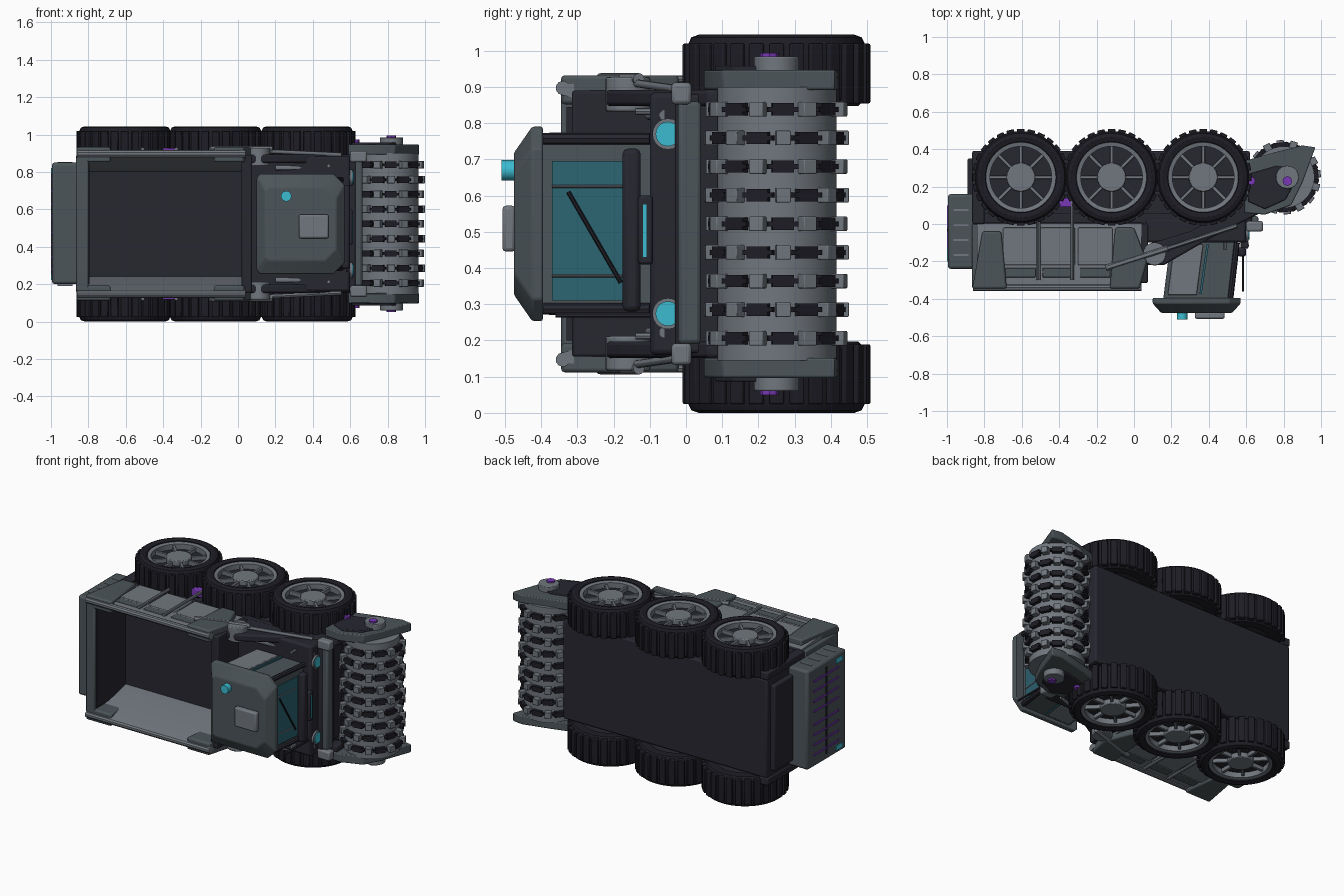
import bpy, bmesh, math
from mathutils import Matrix, Vector

if "Cube" in bpy.data.objects:
    bpy.data.objects.remove(bpy.data.objects["Cube"])

MID = 0.522  # the vehicle lies on its side: length x, height -y, width z


def mat(name, r, g, b):
    m = bpy.data.materials.new(name)
    m.diffuse_color = (r, g, b, 1)
    m.use_nodes = True
    m.node_tree.nodes["Principled BSDF"].inputs["Base Color"].default_value = m.diffuse_color
    return m


TYRE = mat("tyre black", .013, .012, .018)
DARK = mat("dark navy", .020, .020, .030)
STEEL = mat("dark steel", .072, .090, .100)
LIGHT = mat("light steel", .165, .185, .210)
GLASS = mat("teal glass", .025, .125, .165)
CYAN = mat("cyan lamp", .045, .50, .64)
PURPLE = mat("purple accent", .19, .04, .47)


def finish(name, bm, material, bevel=0):
    bmesh.ops.recalc_face_normals(bm, faces=bm.faces)
    me = bpy.data.meshes.new(name)
    bm.to_mesh(me)
    bm.free()
    ob = bpy.data.objects.new(name, me)
    bpy.context.collection.objects.link(ob)
    me.materials.append(material)
    if bevel:
        b = ob.modifiers.new("bevel", 'BEVEL')
        b.width, b.segments, b.limit_method = bevel, 2, 'ANGLE'
    return ob


def add_box(bm, c, s, rot=0):
    m = Matrix.Translation(c) @ Matrix.Rotation(rot, 4, 'Z') @ Matrix.Diagonal((*s, 1))
    bmesh.ops.create_cube(bm, size=1, matrix=m)


def box(name, x, y, z, material, bevel=0.008):
    bm = bmesh.new()
    lo, hi = Vector((x[0], y[0], z[0])), Vector((x[1], y[1], z[1]))
    add_box(bm, (lo + hi) / 2, hi - lo)
    return finish(name, bm, material, bevel)


def prism(name, pts, axis, a, b, material, bevel=0):
    """Extrude a polygon: axis z takes (x, y) points, axis x takes (y, z) points."""
    bm = bmesh.new()
    place = (lambda p, t: (p[0], p[1], t)) if axis == 'z' else (lambda p, t: (t, p[0], p[1]))
    f = bm.faces.new([bm.verts.new(place(p, a)) for p in pts])
    r = bmesh.ops.extrude_face_region(bm, geom=[f])
    d = Vector((0, 0, b - a) if axis == 'z' else (b - a, 0, 0))
    bmesh.ops.translate(bm, vec=d, verts=[v for v in r['geom'] if isinstance(v, bmesh.types.BMVert)])
    return finish(name, bm, material, bevel)


def rod(name, p, q, r, material, n=16, r2=None, bevel=0):
    p, q = Vector(p), Vector(q)
    bm = bmesh.new()
    m = Matrix.Translation((p + q) / 2) @ (q - p).to_track_quat('Z', 'Y').to_matrix().to_4x4()
    bmesh.ops.create_cone(bm, cap_ends=True, segments=n, radius1=r, radius2=r if r2 is None else r2,
                          depth=(q - p).length, matrix=m)
    return finish(name, bm, material, bevel)


def lathe(name, prof, cx, cy, material, n=48):
    """Closed (radius, z) profile turned about a z axis."""
    bm = bmesh.new()
    rings = [[bm.verts.new((cx + r * math.cos(2 * math.pi * i / n), cy + r * math.sin(2 * math.pi * i / n), z))
              for r, z in prof] for i in range(n)]
    for i in range(n):
        a, b = rings[i], rings[(i + 1) % n]
        for j in range(len(prof)):
            k = (j + 1) % len(prof)
            bm.faces.new((a[j], a[k], b[k], b[j]))
    return finish(name, bm, material)


def span(s, a, b):
    return tuple(sorted((MID + s * a, MID + s * b)))


def wheel(cx, s, tag):
    cy = 0.25
    z = lambda h: MID + s * h
    lathe("tyre_" + tag, [(.17, z(.325)), (.225, z(.325)), (.247, z(.345)), (.247, z(.49)), (.235, z(.515)),
                          (.215, z(.522)), (.19, z(.515)), (.185, z(.48)), (.17, z(.48))], cx, cy, TYRE)
    bm = bmesh.new()
    for i in range(28):  # tread blocks
        a = 2 * math.pi * i / 28
        add_box(bm, (cx + .24 * math.cos(a), cy + .24 * math.sin(a), z(.415)), (.038, .040, .165), a)
    finish("tread_" + tag, bm, TYRE, .004)
    lathe("rim_" + tag, [(.165, z(.46)), (.165, z(.505)), (.187, z(.51)), (.192, z(.46))], cx, cy, LIGHT)
    rod("wheel_disc_" + tag, (cx, cy, z(.33)), (cx, cy, z(.47)), .18, DARK, 40)
    rod("hub_" + tag, (cx, cy, z(.47)), (cx, cy, z(.505)), .077, LIGHT, 24, bevel=.005)
    bm = bmesh.new()
    for i in range(8):
        a = math.pi * i / 4
        add_box(bm, (cx + .12 * math.cos(a), cy + .12 * math.sin(a), z(.48)), (.11, .017, .03), a)
    finish("spokes_" + tag, bm, LIGHT, .003)
    rod("axle_" + tag, (cx, cy, z(.25)), (cx, cy, z(.34)), .05, STEEL)


# chassis slab and deck under the cab
box("chassis", (-.86, .62), (.0, .39), (.20, .845), DARK, .01)
box("cab_deck", (.06, .60), (-.10, .03), (.16, .885), DARK, .015)
box("rear_crossbar", (-.89, -.85), (0, .35), (.24, .80), DARK)

# dump bed: end walls, floor
box("bed_floor", (-.84, .05), (-.03, .01), (.16, .885), DARK)
box("bed_front_wall", (.02, .075), (-.315, .0), (.155, .89), DARK)
box("bed_rear_wall", (-.865, -.80), (-.345, .0), (.16, .885), STEEL)
box("bed_rear_lining", (-.802, -.794), (-.33, -.03), (.20, .845), DARK, 0)
box("rear_cabinet", (-.995, -.84), (-.24, .16), (.20, .85), STEEL, .015)

# rear cabinet slats, lamps and side grooves
for i in range(8):
    zc = .29 + .066 * i + (.01 if i > 3 else -.01)
    box(f"rear_slat_{i}", (-1.0, -.992), (-.16, .10), (zc - .006, zc + .006), PURPLE, 0)
box("rear_panel_divider", (-1.0, -.99), (-.04, -.025), (.24, .81), DARK, 0)

for s, side in ((1, "left"), (-1, "right")):
    z = lambda h: MID + s * h
    for i, cx in enumerate((-.605, -.12, .37)):
        wheel(cx, s, f"{side}_{i}")
    # bed side wall with panels, posts, rails
    prism("bed_wall_" + side, [(y, z(h)) for y, h in ((-.34, .355), (-.34, .385), (-.22, .39), (0, .37), (0, .28),
                                                     (-.03, .28))], 'x', -.84, .04, LIGHT)
    for i in range(3):
        x0 = -.70 + i * .2
        box(f"bed_panel_{side}_{i}", (x0, x0 + .185), (-.22, -.02), span(s, .36, .395), LIGHT, .006)
        box(f"bed_slot_{side}_{i}", (x0 + .01, x0 + .175), (-.285, -.235), span(s, .36, .393), STEEL, .004)
    prism("rear_post_" + side, [(-.865, -.345), (-.68, -.345), (-.71, -.04), (-.81, -.04)], 'z', z(.33), z(.41),
          STEEL, .01)
    prism("front_post_" + side, [(-.13, -.345), (.03, -.345), (.07, -.20), (.0, -.02), (-.10, -.02)], 'z', z(.33),
          z(.41), STEEL, .01)
    rod("bed_rail_" + side, (-.86, -.34, z(.375)), (.04, -.34, z(.375)), .02, LIGHT, 10)
    for i, x in enumerate((-.51, -.33)):
        rod(f"bed_strut_{side}_{i}", (x, -.30, z(.40)), (x, .22, z(.40)), .010, LIGHT, 8)
    box("side_skirt_" + side, (-.86, .60), (-.02, .06), span(s, .30, .36), DARK)
    box("rear_lamp_" + side, (-1.0, -.992), (-.20, -.13), span(s, .27, .30), CYAN, 0)
    box("purple_latch_" + side, (-.42, -.31), (.09, .14), span(s, .36, .405), PURPLE, .005)
    for i in range(4):
        y = -.17 + i * .08
        box(f"cabinet_groove_{side}_{i}", (-.965, -.885), (y, y + .01), span(s, .32, .331), LIGHT, 0)
    box("rear_mudguard_" + side, (-.865, -.80), (.0, .39), span(s, .32, .37), DARK)
    # lifting boom, pivot and hydraulic rods
    prism("boom_" + side, [(.06, -.22), (.16, -.22), (.42, -.07), (.68, .06), (.68, .16), (.56, .10), (.30, -.04),
                           (.07, -.11)], 'z', z(.325), z(.37), DARK, .01)
    rod("boom_pivot_" + side, (.11, -.16, z(.31)), (.11, -.16, z(.405)), .062, LIGHT, 20, bevel=.005)
    rod("boom_piston_" + side, (-.15, -.235, z(.40)), (.18, -.13, z(.40)), .016, LIGHT, 12)
    rod("boom_piston_sleeve_" + side, (.12, -.15, z(.39)), (.55, -.01, z(.37)), .011, LIGHT, 12)
    rod("lift_ram_" + side, (.20, -.10, z(.30)), (.60, -.06, z(.30)), .014, LIGHT, 12)
    rod("deck_post_" + side, (.485, -.14, z(.31)), (.485, .03, z(.31)), .010, LIGHT, 8)
    box("bumper_bracket_" + side, (.60, .69), (-.04, .015), span(s, .33, .39), LIGHT, .01)
    # drum arms
    prism("drum_arm_" + side, [(.59, .06), (.70, .05), (.84, .10), (.90, .22), (.97, .41), (.90, .42), (.74, .38),
                               (.60, .34)], 'z', z(.37), z(.425), STEEL, .006)
    prism("arm_plate_" + side, [(.61, .12), (.70, .08), (.81, .13), (.87, .24), (.84, .30), (.76, .31), (.62, .27)],
          'z', z(.42), z(.436), DARK, .005)
    rod("drum_boss_" + side, (.82, .25, z(.42)), (.82, .25, z(.462)), .062, LIGHT, 24, bevel=.004)
    rod("drum_pin_" + side, (.82, .23, z(.46)), (.82, .23, z(.472)), .026, PURPLE, 8)
    rod("arm_pin_" + side, (.625, .23, z(.43)), (.625, .23, z(.45)), .024, PURPLE, 8)
    # headlights
    rod("headlight_ring_" + side, (.55, -.05, z(.248)), (.612, -.05, z(.248)), .043, LIGHT, 20)
    rod("headlight_" + side, (.60, -.05, z(.248)), (.618, -.05, z(.248)), .034, CYAN, 20)
    # cab side: light rear panel and window strip
    prism("cab_side_panel_" + side, [(.18, -.38), (.335, -.38), (.37, -.11), (.215, -.11)], 'z', z(.22), z(.252),
          LIGHT, .004)
    prism("cab_side_window_" + side, [(.35, -.375), (.362, -.375), (.40, -.11), (.388, -.11)], 'z', z(.22), z(.251),
          GLASS)
    rod("cab_pillar_" + side, (.515, -.40, z(.235)), (.55, -.10, z(.235)), .016, DARK, 8)

# cab body, roof with chamfered corners
prism("cab", [(.155, -.41), (.51, -.41), (.545, -.06), (.20, -.06)], 'z', .274, .762, STEEL, .012)
bm = bmesh.new()
loops = []
for y, g in ((-.395, 0), (-.425, 0), (-.475, .045)):
    x0, x1, h, c = .10 + g, .57 - g, .268 - g * 1.6, .06
    loops.append([bm.verts.new((x, y, MID + k)) for x, k in
                  ((x0, -h + .02), (x0 + .02, -h), (x1 - c, -h), (x1, -h + c), (x1, h - c), (x1 - c, h),
                   (x0 + .02, h), (x0, h - .02))])
for a, b in zip(loops, loops[1:]):
    for i in range(8):
        bm.faces.new((a[i], a[(i + 1) % 8], b[(i + 1) % 8], b[i]))
bm.faces.new(loops[0])
bm.faces.new(loops[-1])
finish("cab_roof", bm, STEEL, .006)
box("roof_hatch", (.325, .485), (-.507, -.47), (.445, .572), LIGHT, .01)
rod("roof_beacon", (.258, -.46, .67), (.258, -.51, .67), .028, CYAN, 16)

# windshield, trim lines and wiper follow the raked cab front
front = lambda y, off: .51 + (y + .41) * .1 + off
prism("windshield", [(front(-.37, -.01), -.37), (front(-.37, .006), -.37), (front(-.15, .006), -.15),
                     (front(-.15, -.01), -.15)], 'z', .31, .695, GLASS)
for i, zc in enumerate((.378, .625)):
    rod(f"windshield_trim_{i}", (front(-.37, .006), -.37, zc), (front(-.17, .006), -.17, zc), .004, LIGHT, 6)
rod("wiper", (front(-.325, .012), -.325, .61), (front(-.18, .012), -.18, .36), .006, TYRE, 6)

# light bar ahead of the windshield
box("guard_bar", (.555, .60), (-.175, -.125), (.28, .73), DARK, .015)
box("light_bar", (.57, .612), (-.132, -.092), (.41, .60), DARK, .008)
box("light_strip", (.608, .616), (-.119, -.109), (.43, .575), CYAN, 0)
rod("guard_post", (.583, -.36, .27), (.583, -.09, .27), .007, DARK, 6)

# bumper
box("bumper", (.61, .665), (-.022, .042), (.19, .86), STEEL, .012)
box("bumper_backing", (.585, .63), (-.03, .10), (.165, .88), DARK, .01)

# milling drum with alternating blocks and picks
DX, DY = .80, .25
rod("drum", (DX, DY, .145), (DX, DY, .90), .165, LIGHT, 40)
blocks, picks = bmesh.new(), bmesh.new()
for row in range(9):
    zc = MID + (row - 4) * .079
    for i in range(16):
        a = math.pi * i / 8 + (row % 2) * math.pi / 8 + .1
        u, v = math.cos(a), math.sin(a)
        if i % 2:
            add_box(blocks, (DX + .176 * u, DY + .176 * v, zc), (.046, .04, .04), a)
        else:
            for w, h in ((.085, .014), (.06, .034)):
                add_box(picks, (DX + .168 * u, DY + .168 * v, zc), (.036, w, h), a)
finish("drum_blocks", blocks, LIGHT, .003)
finish("drum_picks", picks, TYRE)

# smooth the round parts, keep hard edges
bpy.ops.object.select_all(action='SELECT')
bpy.context.view_layer.objects.active = bpy.data.objects["drum"]
bpy.ops.object.shade_smooth_by_angle(angle=math.radians(30))
